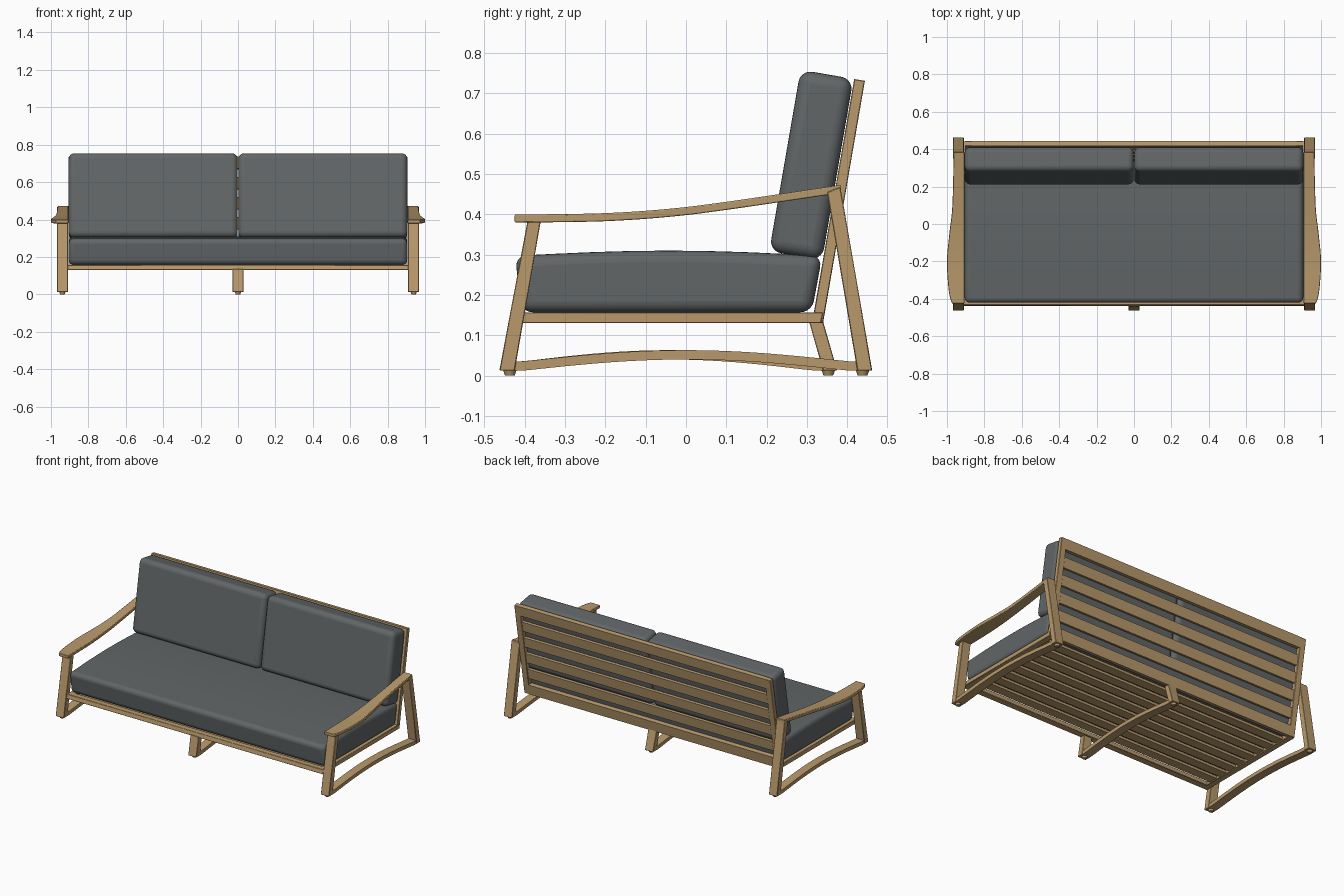
import bpy, bmesh, math
from mathutils import Vector

cube = bpy.data.objects.get("Cube")
if cube:
    bpy.data.objects.remove(cube, do_unlink=True)


def make_material(name, rgb):
    m = bpy.data.materials.new(name)
    m.use_nodes = True
    m.diffuse_color = (*rgb, 1)
    m.node_tree.nodes["Principled BSDF"].inputs["Base Color"].default_value = (*rgb, 1)
    return m


WOOD = make_material("oak wood", (0.48, 0.32, 0.15))
FABRIC = make_material("charcoal fabric", (0.12, 0.132, 0.136))


def finish(name, bm, mat, bevel, segments):
    """Turn a bmesh into a shaded object with softened edges."""
    bmesh.ops.recalc_face_normals(bm, faces=bm.faces)
    mesh = bpy.data.meshes.new(name)
    bm.to_mesh(mesh)
    bm.free()
    mesh.materials.append(mat)
    ob = bpy.data.objects.new(name, mesh)
    bpy.context.collection.objects.link(ob)
    if bevel:
        mod = ob.modifiers.new("soft edges", 'BEVEL')
        mod.width, mod.segments, mod.limit_method = bevel, segments, 'ANGLE'
    bpy.ops.object.select_all(action='DESELECT')
    ob.select_set(True)
    bpy.context.view_layer.objects.active = ob
    bpy.ops.object.shade_smooth_by_angle(angle=math.radians(35))
    return ob


def loft(name, sections, mat=WOOD, bevel=0.002, segments=1):
    """Join matching rings of points and cap both ends."""
    bm = bmesh.new()
    rings = [[bm.verts.new(p) for p in s] for s in sections]
    n = len(rings[0])
    for a, b in zip(rings, rings[1:]):
        for i in range(n):
            j = (i + 1) % n
            bm.faces.new((a[i], a[j], b[j], b[i]))
    bm.faces.new(rings[0])
    bm.faces.new(rings[-1])
    return finish(name, bm, mat, bevel, segments)


def prism(name, yz, x0, x1, **kw):
    """Side profile extruded across x."""
    return loft(name, [[(x, y, z) for y, z in yz] for x in (x0, x1)], **kw)


def spline(points, steps=6):
    """Smooth path through points of any dimension."""
    p = [Vector(q) for q in [points[0], *points, points[-1]]]
    out = []
    for a, b, c, d in zip(p, p[1:], p[2:], p[3:]):
        for k in range(steps):
            t = k / steps
            out.append(b + ((c - a) * t + (2*a - 5*b + 4*c - d) * t**2
                            + (3*b - a - 3*c + d) * t**3) / 2)
    return out + [p[-1]]


def foot(name, x, y):
    bm = bmesh.new()
    bmesh.ops.create_cone(bm, cap_ends=True, segments=16, radius1=0.012,
                          radius2=0.017, depth=0.014)
    bmesh.ops.translate(bm, verts=bm.verts, vec=(x, y, 0.007))
    finish(name, bm, WOOD, 0, 1)


def stretcher(name, x0, x1, y0, y1):
    """Arched floor bar, flat where it meets the legs."""
    mid, half = (y0 + y1) / 2, (y1 - y0) / 2 - 0.04
    rings = []
    for k in range(25):
        y = y0 + (y1 - y0) * k / 24
        t = min(abs(y - mid) / half, 1)
        z = 0.012 + 0.028 * math.cos(t * math.pi / 2)
        rings.append([(x0, y, z), (x1, y, z), (x1, y, z + 0.023), (x0, y, z + 0.023)])
    loft(name, rings, bevel=0)


# Side frames: legs, arched stretcher, sculpted armrest and feet
ARM = [(-0.425, 0.40, 0.973), (-0.36, 0.40, 0.99), (-0.2, 0.403, 1.0),
       (-0.05, 0.413, 0.987), (0.1, 0.431, 0.971), (0.385, 0.473, 0.964)]
for side, s in (("left", 1), ("right", -1)):
    prism(side + "_front_leg", [(-0.463, 0.012), (-0.425, 0.012), (-0.36, 0.385), (-0.393, 0.385)],
          s * 0.91, s * 0.968)
    prism(side + "_rear_leg", [(0.425, 0.012), (0.462, 0.012), (0.383, 0.468), (0.35, 0.455)],
          s * 0.91, s * 0.968)
    stretcher(side + "_stretcher", s * 0.912, s * 0.966, -0.445, 0.445)
    rings = [[(s * 0.907, y, z - 0.02), (s * w, y, z - 0.02), (s * w, y, z), (s * 0.907, y, z)]
             for y, z, w in spline(ARM)]
    loft(side + "_armrest", rings, bevel=0.003, segments=2)
    for end, y in (("front", -0.437), ("rear", 0.438)):
        foot(f"{side}_{end}_foot", s * 0.939, y)

# Centre support
prism("centre_front_leg", [(-0.463, 0.012), (-0.425, 0.012), (-0.405, 0.135), (-0.44, 0.135)], -0.029, 0.029)
prism("centre_rear_leg", [(0.34, 0.012), (0.375, 0.012), (0.34, 0.135), (0.305, 0.135)], -0.029, 0.029)
stretcher("centre_stretcher", -0.027, 0.027, -0.445, 0.358)
foot("centre_front_foot", 0, -0.437)
foot("centre_rear_foot", 0, 0.353)

# Seat frame with slats running across
LOW, HIGH = 0.13, 0.157
for side, s in (("left", 1), ("right", -1)):
    prism(side + "_seat_rail", [(-0.41, LOW), (0.335, LOW), (0.34, HIGH), (-0.41, HIGH)],
          s * 0.872, s * 0.91)
prism("front_seat_rail", [(-0.438, LOW), (-0.395, LOW), (-0.395, HIGH), (-0.432, HIGH)], -0.91, 0.91)
for i in range(8):
    y = -0.365 + i * 0.083
    prism(f"seat_slat_{i + 1}", [(y, 0.136), (y + 0.058, 0.136), (y + 0.058, 0.152), (y, 0.152)],
          -0.875, 0.875, bevel=0)

# Reclined back frame
TILT = math.radians(9.8)


def back(along, forward):
    return (0.34 + along * math.sin(TILT) - forward * math.cos(TILT),
            LOW + along * math.cos(TILT) + forward * math.sin(TILT))


def back_profile(a0, a1, f0, f1):
    return [back(a0, f0), back(a1, f0), back(a1, f1), back(a0, f1)]


for side, s in (("left", 1), ("right", -1)):
    prism(side + "_back_stile", back_profile(0, 0.61, 0, 0.027), s * 0.868, s * 0.907)
for i in range(6):
    a = i * 0.109
    edge = i in (0, 5)
    prism(f"back_slat_{i + 1}", back_profile(a, a + 0.065, 0 if edge else 0.005, 0.027 if edge else 0.022),
          -0.87, 0.87, bevel=0)

# Seat cushion with a gently crowned top
crown = [(0.338 - 0.762 * k / 8, 0.297 + 0.013 * math.sin(math.pi * k / 8)) for k in range(9)]
prism("seat_cushion", [(-0.408, 0.157), (0.312, 0.157), *crown], -0.905, 0.905,
      mat=FABRIC, bevel=0.028, segments=5)

# Pair of back cushions leaning on the slats
for side, s in (("left", 1), ("right", -1)):
    prism(side + "_back_cushion", back_profile(0.153, 0.61, 0.029, 0.162), s * 0.002, s * 0.905,
          mat=FABRIC, bevel=0.03, segments=5)
